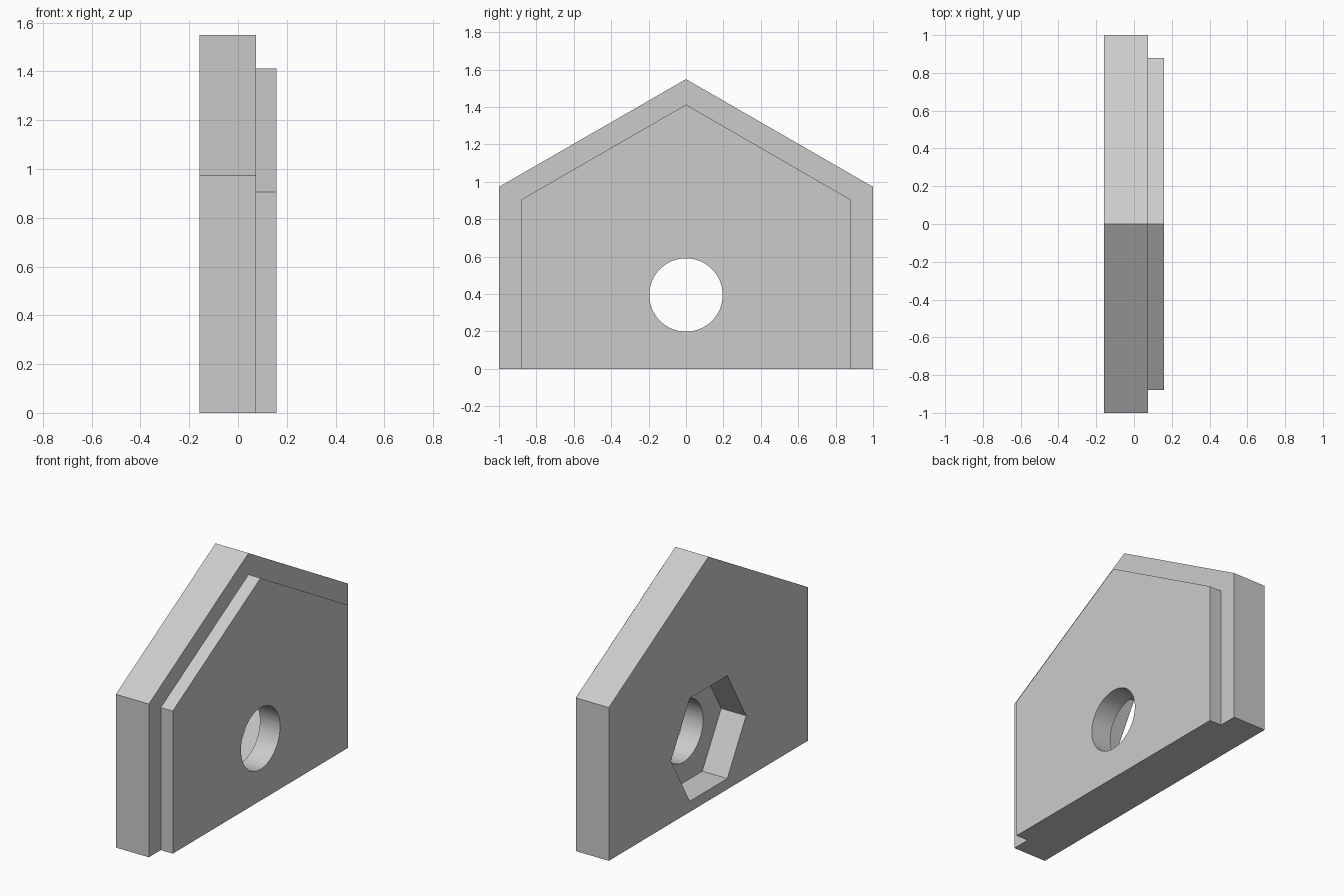
import bpy
import bmesh
from math import cos, sin, tau

cube = bpy.data.objects.get("Cube")
if cube:
    bpy.data.objects.remove(cube, do_unlink=True)

grey = bpy.data.materials.new("light_grey")
grey.use_nodes = True
color = (0.6, 0.6, 0.6, 1)
grey.diffuse_color = color
grey.node_tree.nodes["Principled BSDF"].inputs["Base Color"].default_value = color

BACK, STEP, FACE = -0.158, 0.074, 0.158
HOLE_Z = 0.395


def prism(name, profile, x0, x1):
    """Extrude a (y, z) outline along x."""
    bm = bmesh.new()
    base = bm.faces.new([bm.verts.new((x0, y, z)) for y, z in profile])
    side = bmesh.ops.extrude_face_region(bm, geom=[base])["geom"]
    verts = [v for v in side if isinstance(v, bmesh.types.BMVert)]
    bmesh.ops.translate(bm, verts=verts, vec=(x1 - x0, 0, 0))
    bmesh.ops.recalc_face_normals(bm, faces=bm.faces)
    mesh = bpy.data.meshes.new(name)
    bm.to_mesh(mesh)
    bm.free()
    mesh.materials.append(grey)
    obj = bpy.data.objects.new(name, mesh)
    bpy.context.collection.objects.link(obj)
    return obj


def gable(half, eaves, apex):
    return [(-half, 0), (half, 0), (half, eaves), (0, apex), (-half, eaves)]


def polygon(radius, sides):
    return [(radius * cos(tau * i / sides), HOLE_Z + radius * sin(tau * i / sides))
            for i in range(sides)]


def combine(target, other, operation):
    """Apply a boolean and discard the helper."""
    bpy.context.view_layer.objects.active = target
    mod = target.modifiers.new(operation, "BOOLEAN")
    mod.object, mod.operation, mod.solver = other, operation, "EXACT"
    bpy.ops.object.modifier_apply(modifier=mod.name)
    bpy.data.objects.remove(other, do_unlink=True)


# Gabled slab with a smaller raised panel
body = prism("gabled_plate", gable(1, 0.973, 1.549), BACK, STEP)
panel = prism("raised_panel", gable(0.88, 0.905, 1.413), 0.04, FACE)
combine(body, panel, "UNION")

# Round through hole and hexagonal nut recess in the rear
combine(body, prism("bolt_hole", polygon(0.196, 64), -0.5, 0.5), "DIFFERENCE")
combine(body, prism("nut_recess", polygon(0.377, 6), -0.5, BACK + 0.175), "DIFFERENCE")

bpy.ops.object.select_all(action="DESELECT")
body.select_set(True)
bpy.context.view_layer.objects.active = body
bpy.ops.object.shade_smooth_by_angle()
